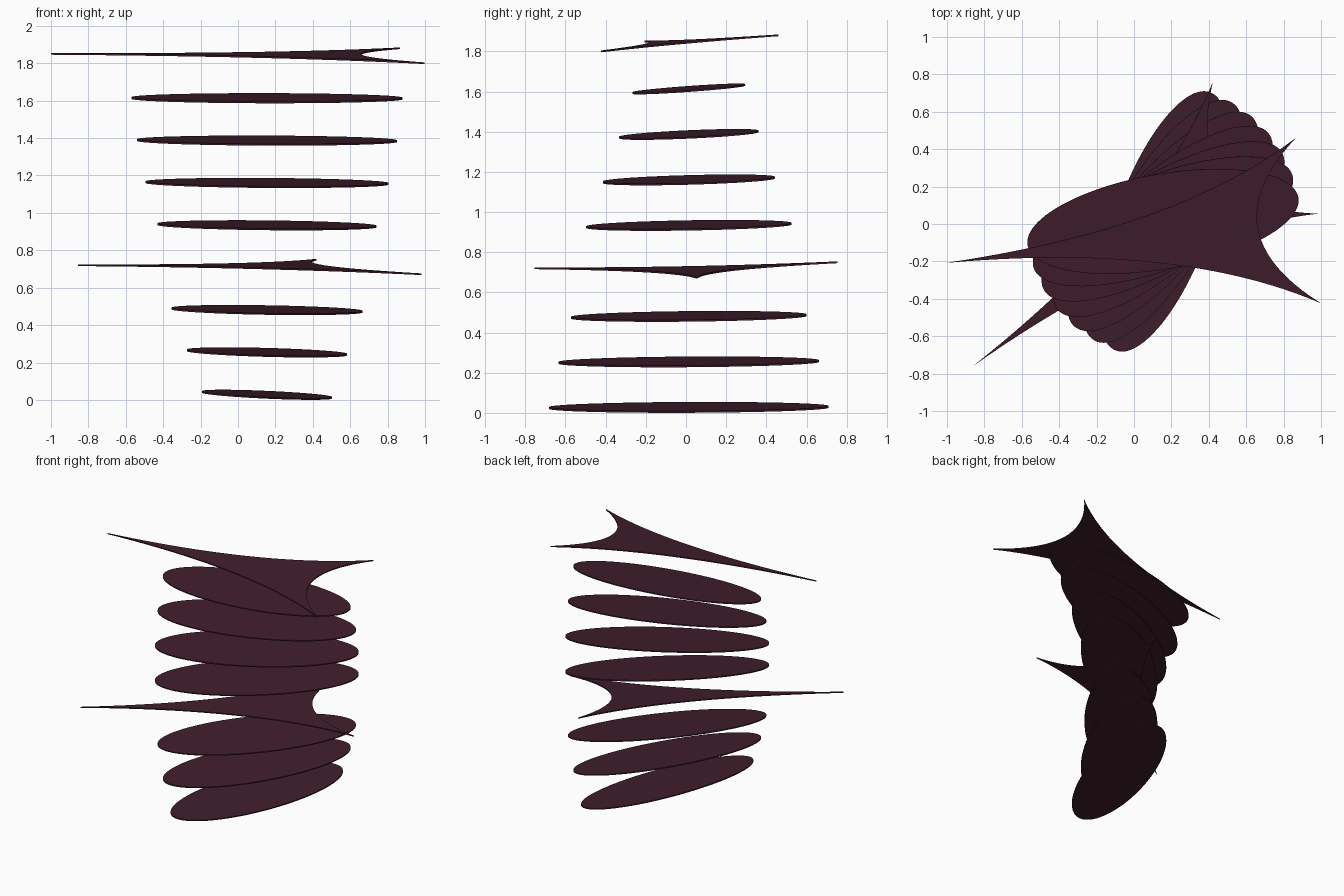
import bpy
from math import radians, cos, sin, pi
from mathutils import Vector, Matrix

if "Cube" in bpy.data.objects:
    bpy.data.objects.remove(bpy.data.objects["Cube"])

mat = bpy.data.materials.new("maroon")
mat.diffuse_color = (0.051, 0.013, 0.025, 1)
mat.use_nodes = True
mat.node_tree.nodes["Principled BSDF"].inputs["Base Color"].default_value = mat.diffuse_color


def sheet(name, points, thickness=0.009):
    """Thin flat plate from a closed outline."""
    me = bpy.data.meshes.new(name)
    me.from_pydata(points, [], [range(len(points))])
    me.materials.append(mat)
    ob = bpy.data.objects.new(name, me)
    bpy.context.collection.objects.link(ob)
    mod = ob.modifiers.new("thickness", 'SOLIDIFY')
    mod.thickness = thickness
    mod.offset = 0
    return ob


def concave_triangle(tips, pull=0.84, steps=24):
    """Three tips joined by curves that bow in towards the centre."""
    tips = [Vector(t) for t in tips]
    centre = sum(tips, Vector()) / 3
    pts = []
    for i, a in enumerate(tips):
        b = tips[(i + 1) % 3]
        ctrl = ((a + b) / 2).lerp(centre, pull)
        for s in range(steps):
            t = s / steps
            pts.append((1 - t) ** 2 * a + 2 * t * (1 - t) * ctrl + t * t * b)
    return pts


# Elliptical blades: each turned 10 degrees further, tilted about the long axis
LONG, SHORT, SIDES = 0.735, 0.255, 96
ring = [Vector((LONG * cos(2 * pi * k / SIDES), SHORT * sin(2 * pi * k / SIDES), 0))
        for k in range(SIDES)]
for i, level in enumerate((0, 1, 2, 4, 5, 6, 7)):
    blade = sheet(f"oval_blade_{i + 1}", ring)
    blade.matrix_world = (Matrix.Translation((0.155, 0.014, 0.0275 + 0.2265 * level))
                          @ Matrix.Rotation(radians(70 - 10 * i), 4, 'Z')
                          @ Matrix.Rotation(radians(5.1), 4, 'X'))

# Pointed triangular blades at the middle and the top (counter-clockwise tips)
sheet("middle_pointed_blade", concave_triangle(
    [(-0.855, -0.755, 0.72), (0.98, 0.055, 0.672), (0.42, 0.755, 0.75)]))
sheet("top_pointed_blade", concave_triangle(
    [(-1.0, -0.207, 1.85), (0.998, -0.423, 1.80), (0.865, 0.46, 1.88)]))
